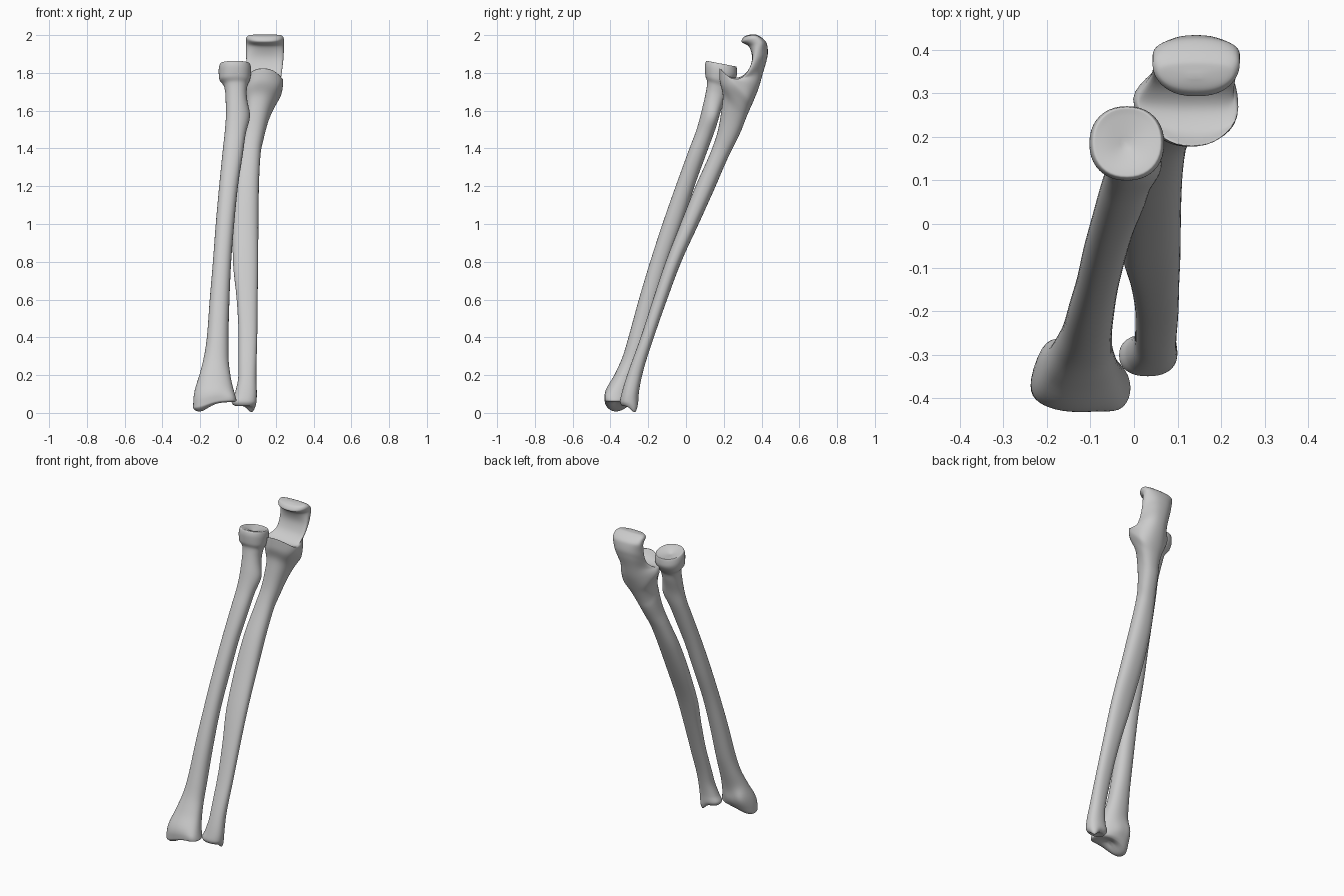
import bpy, bmesh, math
from mathutils import Vector

N = 40      # points around each bone
STEPS = 6   # interpolated rings per section


def slopes(vals, h):
    """Monotone tangents so the loft never overshoots its sections."""
    d = [(vals[i + 1] - vals[i]) / h[i] for i in range(len(h))]
    m = [d[0]]
    for a, b in zip(d, d[1:]):
        m.append(0 if a * b <= 0 else 2 * a * b / (a + b))
    return m + [d[-1]]


def interpolate(secs):
    h = [max(1e-4, math.dist(a[:6], b[:6])) for a, b in zip(secs, secs[1:])]
    tangents = list(zip(*[slopes(c, h) for c in zip(*secs)]))
    out = []
    for i, w in enumerate(h):
        for s in range(STEPS):
            t = s / STEPS
            a, b = 2*t**3 - 3*t**2 + 1, t**3 - 2*t**2 + t
            c, d = -2*t**3 + 3*t**2, t**3 - t**2
            out.append([a*p + b*w*m + c*q + d*w*n for p, m, q, n in
                        zip(secs[i], tangents[i], secs[i+1], tangents[i+1])])
    return out + [secs[-1]]


def ring(sec, power):
    """Rounded section: front point, back point, x limits, side shift."""
    fy, fz, by, bz, xl, xr, flat = sec
    e = 2 / power
    pts = []
    for k in range(N):
        a = 2 * math.pi * k / N
        u = math.copysign(abs(math.cos(a)) ** e, math.cos(a))
        v = math.copysign(abs(math.sin(a)) ** e, math.sin(a))
        v -= flat * abs(u) ** 3
        pts.append(Vector(((xl + xr) / 2 + u * (xr - xl) / 2,
                           (fy + by) / 2 + v * (by - fy) / 2,
                           (fz + bz) / 2 + v * (bz - fz) / 2)))
    return pts


def bone(name, secs, flats, bumps, power=2.2):
    secs = [s + (f,) for s, f in zip(secs, flats)]
    bm = bmesh.new()
    rings = [[bm.verts.new(p) for p in ring(s, power)] for s in interpolate(secs)]
    for r, q in zip(rings, rings[1:]):
        for k in range(N):
            j = (k + 1) % N
            bm.faces.new((r[k], r[j], q[j], q[k]))
    bm.faces.new(rings[0][::-1])
    bm.faces.new(rings[-1])
    # soft local swellings: centre, radius, push
    for v in bm.verts:
        start = v.co.copy()
        for c, r, push in bumps:
            v.co += Vector(push) * math.exp(-((start - Vector(c)).length / r) ** 2)
    bmesh.ops.recalc_face_normals(bm, faces=bm.faces)
    for f in bm.faces:
        f.smooth = True
    mesh = bpy.data.meshes.new(name)
    bm.to_mesh(mesh)
    bm.free()
    ob = bpy.data.objects.new(name, mesh)
    bpy.context.collection.objects.link(ob)
    sm = ob.modifiers.new("soften", 'SMOOTH')
    sm.factor, sm.iterations = 0.5, 4
    return ob


# radius: front y,z / back y,z / x limits, from wrist to dished head
radius = [
    (-.37, .07, -.35, .07, -.13, -.11),
    (-.41, .057, -.31, .057, -.22, -.03),
    (-.43, .065, -.295, .065, -.238, -.008),
    (-.432, .10, -.28, .10, -.237, -.017),
    (-.38, .20, -.255, .20, -.205, -.04),
    (-.335, .30, -.225, .30, -.18, -.05),
    (-.305, .40, -.195, .40, -.165, -.05),
    (-.25, .60, -.145, .60, -.15, -.045),
    (-.19, .80, -.09, .80, -.133, -.036),
    (-.125, 1.0, -.02, 1.0, -.118, -.02),
    (-.055, 1.2, .045, 1.2, -.10, 0),
    (.018, 1.4, .118, 1.4, -.08, .03),
    (.055, 1.5, .15, 1.49, -.07, .04),
    (.08, 1.6, .175, 1.58, -.065, .045),
    (.105, 1.7, .21, 1.67, -.067, .045),
    (.112, 1.75, .225, 1.715, -.075, .05),
    (.102, 1.785, .25, 1.75, -.10, .065),
    (.099, 1.832, .271, 1.795, -.103, .07),
    (.108, 1.864, .267, 1.834, -.094, .062),
    (.125, 1.86, .25, 1.832, -.076, .042),
    (.18, 1.83, .19, 1.83, -.023, -.013),
]
bone("radius_bone", radius, [0, .1, .15, .15, .1] + [0] * 16, [
    ((-.20, -.37, .06), .07, (0, 0, -.052)),        # styloid
    ((-.20, -.295, .13), .05, (0, .024, 0)),        # dorsal tubercles
    ((-.12, -.28, .11), .035, (0, .012, 0)),
    ((-.04, -.41, .08), .035, (.006, -.012, 0)),    # front inner corner
    ((.05, .13, 1.57), .07, (.02, .012, 0)),        # tuberosity
])

# ulna: sections fan around the hooked notch at the elbow
ulna = [
    (-.31, .042, -.29, .042, .025, .045),
    (-.335, .037, -.27, .037, -.015, .08),
    (-.35, .06, -.253, .06, -.035, .098),
    (-.342, .10, -.25, .10, -.018, .10),
    (-.312, .20, -.232, .20, .002, .097),
    (-.24, .40, -.17, .40, .003, .102),
    (-.175, .60, -.10, .60, -.007, .104),
    (-.108, .80, -.025, .80, -.027, .107),
    (-.03, 1.0, .067, 1.0, -.03, .108),
    (.05, 1.2, .157, 1.2, -.02, .111),
    (.138, 1.4, .222, 1.35, .008, .12),
    (.17, 1.5, .257, 1.42, .025, .137),
    (.187, 1.6, .295, 1.5, .035, .16),
    (.195, 1.68, .31, 1.54, .04, .18),
    (.177, 1.765, .335, 1.60, .037, .212),
    (.178, 1.826, .355, 1.645, .033, .234),
    (.213, 1.782, .387, 1.725, .037, .237),
    (.265, 1.764, .408, 1.80, .042, .228),
    (.33, 1.812, .428, 1.87, .044, .235),
    (.35, 1.88, .434, 1.91, .043, .242),
    (.333, 1.94, .428, 1.956, .042, .244),
    (.292, 1.967, .396, 1.99, .042, .243),
    (.308, 1.992, .368, 2.003, .06, .225),
    (.335, 2.002, .345, 2.003, .13, .15),
]
hook = [-.1, -.2, .15, .5, .7, .5, -.1, -.4, -.3, 0]   # flat notch, pointed beaks
bone("ulna_bone", ulna, [0] * 14 + hook, [
    ((.075, -.272, .04), .028, (0, .005, -.038)),   # styloid
    ((.035, .285, 1.745), .06, (-.04, 0, .01)),     # radial notch lip
    ((.21, .23, 1.74), .05, (.012, -.005, 0)),      # coronoid shoulder
], 2.3)
